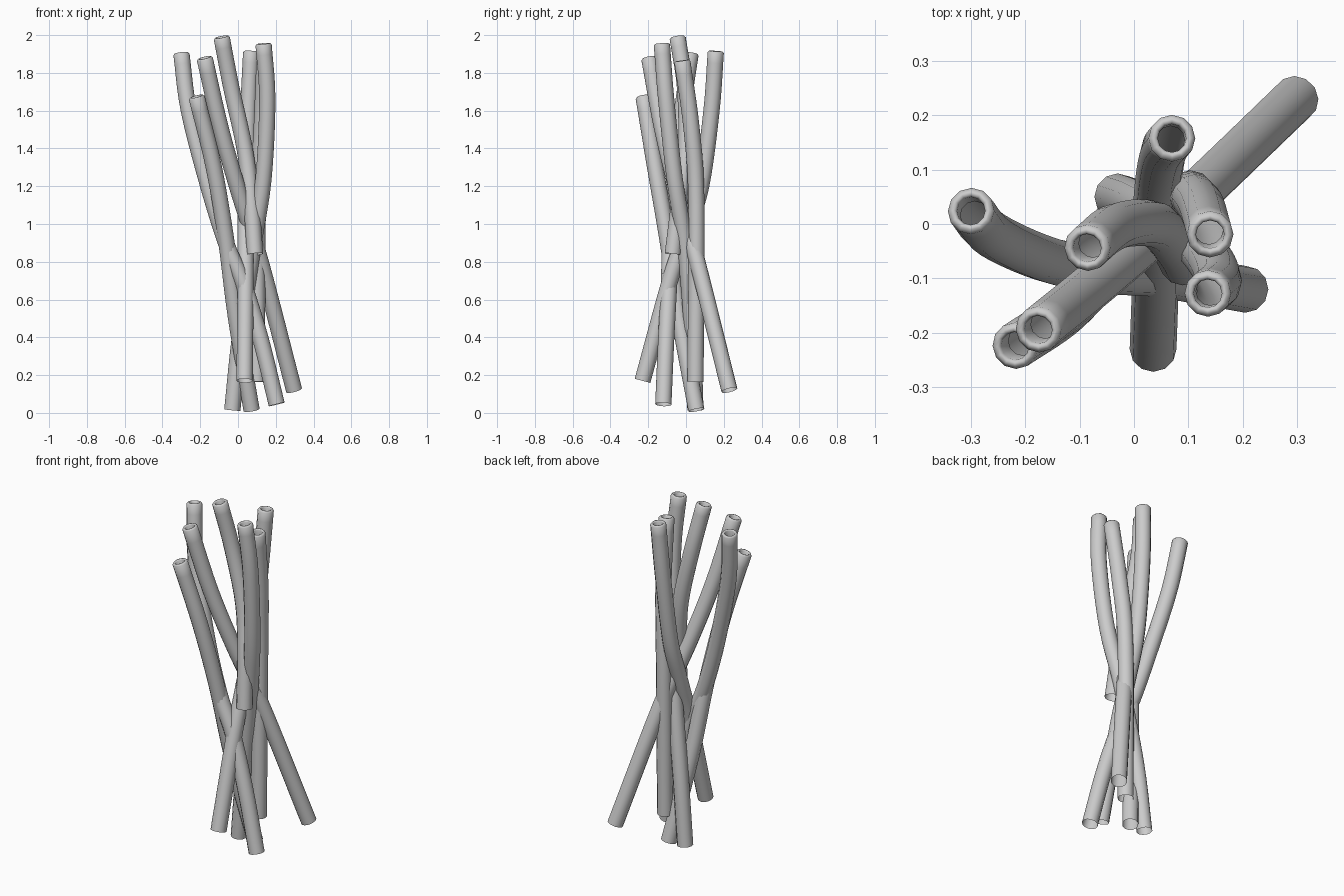
import bpy, bmesh, math
from mathutils import Vector

if "Cube" in bpy.data.objects:
    bpy.data.objects.remove(bpy.data.objects["Cube"])

SIDES = 12
RADIUS = 0.043
BORE = 0.026

mat = bpy.data.materials.new("light_grey")
mat.diffuse_color = (0.6, 0.6, 0.6, 1)
mat.use_nodes = True
mat.node_tree.nodes["Principled BSDF"].inputs["Base Color"].default_value = mat.diffuse_color


def spline(pts, steps=5):
    """Smooth path through the given points."""
    p = [Vector(q) for q in pts]
    p = [2 * p[0] - p[1]] + p + [2 * p[-1] - p[-2]]
    out = []
    for i in range(1, len(p) - 2):
        a, b, c, d = p[i - 1:i + 3]
        for s in range(steps):
            t = s / steps
            out.append(0.5 * (2 * b + (c - a) * t + (2 * a - 5 * b + 4 * c - d) * t * t
                              + (3 * b - a - 3 * c + d) * t ** 3))
    return out + [p[-2]]


def tube(name, pts):
    """Open hollow tube, listed from top to bottom, with a thick rounded lip on top."""
    path = spline(pts)
    bm = bmesh.new()

    def ring(centre, axis, r):
        u = Vector((0, 1, 0)).cross(axis).normalized()
        v = axis.cross(u)
        return [bm.verts.new(centre + r * (math.cos(a) * u + math.sin(a) * v))
                for a in (2 * math.pi * k / SIDES for k in range(SIDES))]

    top_axis = (path[0] - path[1]).normalized()
    # lip: bore, inner rim, rounded outer rim
    rings = [ring(path[0] - top_axis * d, top_axis, r)
             for d, r in ((0.06, BORE), (0.006, BORE), (0, BORE + 0.004),
                          (0, RADIUS - 0.007), (0.008, RADIUS))]
    # long outer wall
    for i in range(1, len(path)):
        nxt = path[min(i + 1, len(path) - 1)]
        rings.append(ring(path[i], (path[i - 1] - nxt).normalized(), RADIUS))
    for a, b in zip(rings, rings[1:]):
        for k in range(SIDES):
            j = (k + 1) % SIDES
            bm.faces.new((a[k], b[k], b[j], a[j])).smooth = True
    bmesh.ops.recalc_face_normals(bm, faces=bm.faces)
    me = bpy.data.meshes.new(name)
    bm.to_mesh(me)
    bm.free()
    me.materials.append(mat)
    bpy.context.collection.objects.link(bpy.data.objects.new(name, me))


# crossing bundle of bent tubes
tube("left_tube", [(-.30, .025, 1.905), (-.26, -.02, 1.6), (-.16, -.065, 1.21), (-.06, -.085, .89),
                   (.03, -.09, .68), (.12, -.105, .39), (.205, -.12, .045)])
tube("short_tall_tube", [(-.087, -.045, 1.99), (-.035, -.005, 1.72), (.035, .0, 1.4),
                         (.07, -.035, 1.12), (.09, -.07, .84)])
tube("back_tube", [(.07, .158, 1.915), (.055, .135, 1.6), (.045, .08, 1.2), (.04, 0, .95),
                   (.04, -.085, .7), (.035, -.23, .17)])
tube("right_tube", [(.14, -.02, 1.865), (.125, .03, 1.5), (.105, .055, 1.1), (.10, .05, .165)])
tube("front_right_tube", [(.135, -.128, 1.955), (.155, -.105, 1.66), (.135, -.06, 1.24),
                          (.08, -.005, .88), (.01, .035, .4), (-.03, .05, .015)])
tube("long_diagonal_tube", [(-.177, -.195, 1.88), (-.09, -.125, 1.5), (.01, -.04, 1.15),
                            (.12, .06, .8), (.297, .23, .12)])
tube("front_left_tube", [(-.22, -.225, 1.675), (-.13, -.165, 1.31), (-.065, -.1, .93),
                         (-.01, -.035, .5), (.072, .055, .015)])
